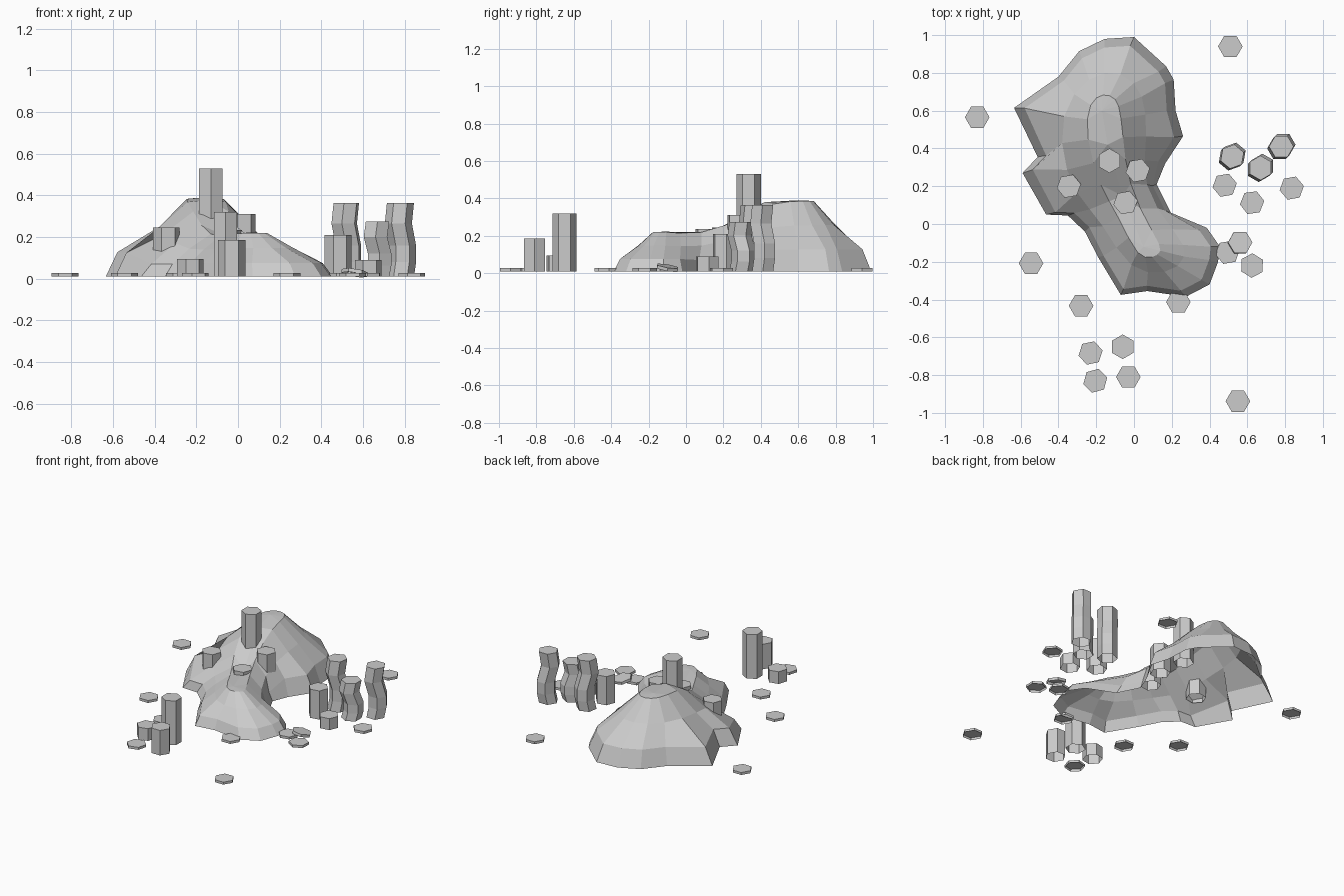
import bpy, bmesh, math
from mathutils import Vector

if "Cube" in bpy.data.objects:
    bpy.data.objects.remove(bpy.data.objects["Cube"])

BASE = 0.01
R = 0.065


def finish(name, bm):
    bmesh.ops.remove_doubles(bm, verts=bm.verts, dist=0.0005)
    bmesh.ops.recalc_face_normals(bm, faces=bm.faces)
    me = bpy.data.meshes.new(name)
    bm.to_mesh(me)
    bm.free()
    ob = bpy.data.objects.new(name, me)
    bpy.context.collection.objects.link(ob)
    return ob


def bridge(bm, a, b):
    n = len(a)
    for i in range(n):
        j = (i + 1) % n
        bm.faces.new((a[i], a[j], b[j], b[i]))


def column(name, x, y, top, rot=0, bottom=BASE, bends=((0, 0, 0), (1, 0, 0))):
    """Hexagonal column, open underneath; bends = (height fraction, dx, dy)."""
    bm = bmesh.new()
    rings = []
    for f, dx, dy in bends:
        rings.append([bm.verts.new((
            dx + R * math.cos(math.radians(rot + 60 * k)),
            dy + R * math.sin(math.radians(rot + 60 * k)),
            f * (top - bottom))) for k in range(6)])
    for a, b in zip(rings, rings[1:]):
        bridge(bm, a, b)
    bm.faces.new(rings[-1])
    ob = finish(name, bm)
    ob.location = (x, y, bottom)
    return ob


# Rock mound: ground outline lofted in rings up to a two-hump spine
outline = [(-.635, .615), (-.40, .78), (-.29, .915), (-.155, .98), (0, .99),
           (.17, .835), (.21, .765), (.22, .60), (.26, .465), (.165, .32),
           (.12, .21), (.195, .06), (.385, -.02), (.455, -.12), (.445, -.20),
           (.40, -.32), (.275, -.385), (.07, -.355), (-.07, -.375),
           (-.19, -.175), (-.26, -.04), (-.35, .045), (-.465, .05),
           (-.59, .27), (-.51, .355)]
spine = [Vector((-.17, .60, .39)), Vector((-.14, .42, .38)),
         Vector((-.06, .15, .205)), Vector((.05, -.12, .222))]
profile = [(0, 0), (.12, .31), (.42, .65), (.76, .99), (1, 1)]
axis = (spine[-1] - spine[0]).to_2d()
bm = bmesh.new()
targets = []
for p in outline:
    s = (Vector(p) - spine[0].to_2d()).dot(axis) / axis.length_squared
    targets.append(spine[round(min(max(s, 0), 1) * 3)])
rings = []
for t, f in profile:
    ring = []
    for (x, y), c in zip(outline, targets):
        ring.append(bm.verts.new((x + (c.x - x) * t, y + (c.y - y) * t,
                                  BASE + (c.z - BASE) * f)))
    rings.append(ring)
for a, b in zip(rings, rings[1:]):
    bridge(bm, a, b)
# Even out the middle rings so the facets flow around the humps
n = len(outline)
for _ in range(2):
    for k in (2, 3):
        old = [v.co.copy() for v in rings[k]]
        for i, v in enumerate(rings[k]):
            v.co = old[i] * .5 + (old[i - 1] + old[(i + 1) % n]) * .25
bmesh.ops.dissolve_degenerate(bm, dist=0.0005, edges=bm.edges)
finish("rock_mound", bm)

# Flat stepping stones scattered on the ground
for i, (x, y, rot) in enumerate([
        (.51, .94, 0), (-.83, .565, 0), (-.545, -.208, 0), (-.28, -.433, 0),
        (.55, -.938, 0), (.235, -.413, 0), (.625, -.22, 28), (.495, -.15, 10),
        (.835, .19, 10), (-.205, -.83, 15)]):
    column(f"stepping_stone_{i}", x, y, .027, rot)

# Loose stone leaning on its neighbour
loose = column("leaning_stone", .56, -.10, .038, 0, .02)
loose.rotation_euler = (-.17, .15, 0)

# Straight columns: x, y, top, rotation, bottom
for i, c in enumerate([
        (.625, .113, .09, 8, BASE), (.48, .205, .21, 10, BASE),
        (-.13, .335, .53, 30, .23), (.02, .283, .31, 10, .12),
        (-.345, .2, .245, 10, .11), (-.045, .113, .235, 10, .13),
        (-.06, -.65, .32, 30, BASE), (-.23, -.683, .095, 12, BASE),
        (-.03, -.81, .185, 0, BASE)]):
    column(f"column_{i}", *c)

# Weathered columns with a wavy shaft
wave = [(0, 0, 0), (.2, .01, .01), (.42, .01, .01),
        (.72, -.01, -.01), (1, 0, 0)]
for i, (x, y, top, rot) in enumerate([
        (.67, .297, .275, 30), (.78, .41, .365, 0), (.52, .357, .365, 20)]):
    column(f"wavy_column_{i}", x, y, top, rot, BASE, wave)
